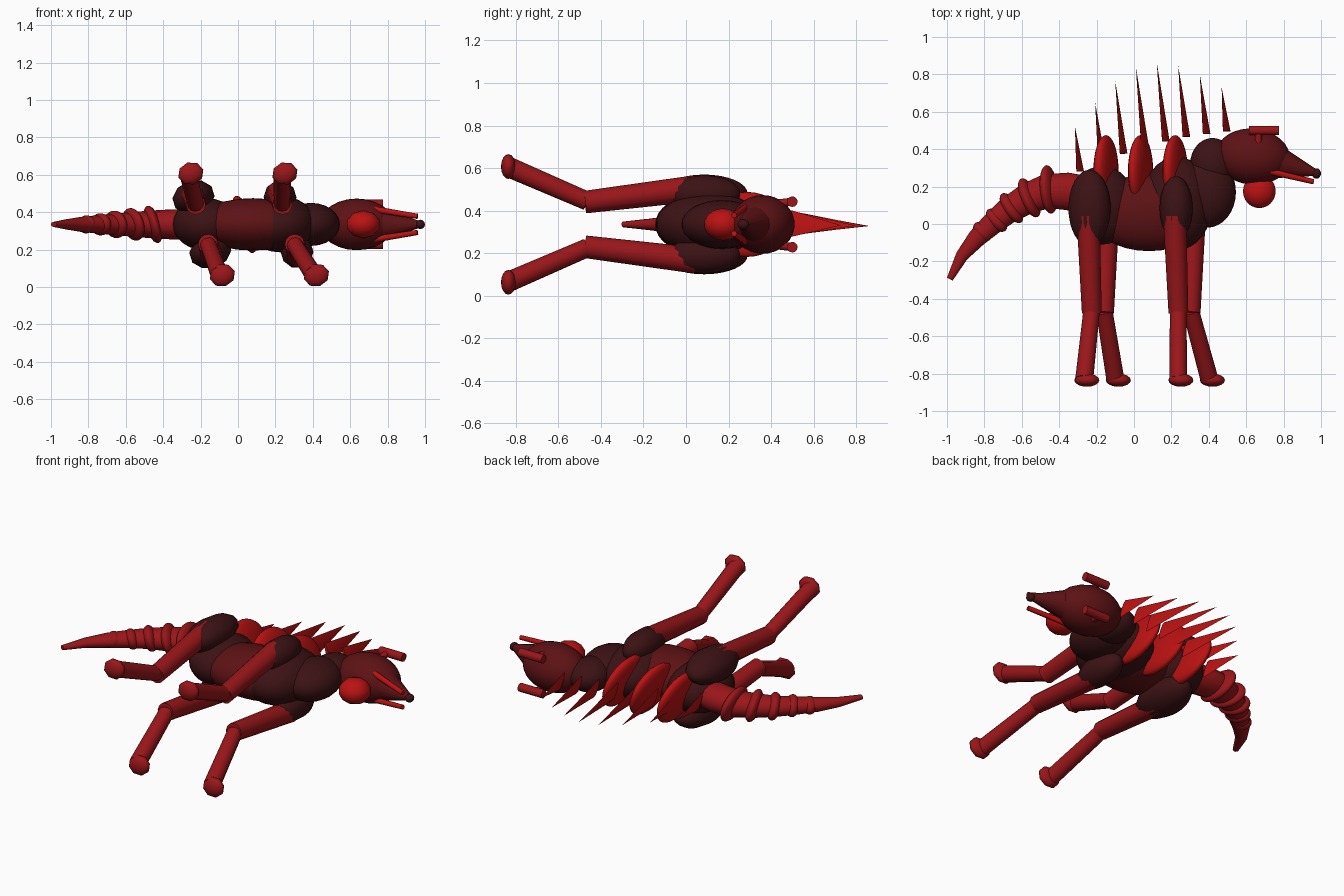
import bpy, bmesh, math
from mathutils import Vector, Matrix

cube = bpy.data.objects.get("Cube")
if cube:
    bpy.data.objects.remove(cube)

MID = 0.335    # height of the body's centre plane: the animal lies on its side
YAW = -0.3     # the limbs and plates are turned about the y axis


def material(name, r, g, b):
    m = bpy.data.materials.new(name)
    m.use_nodes = True
    m.diffuse_color = (r, g, b, 1)
    m.node_tree.nodes["Principled BSDF"].inputs["Base Color"].default_value = (r, g, b, 1)
    return m


BRIGHT = material("bright_red", 0.5, 0.006, 0.006)
RED = material("deep_red", 0.32, 0.008, 0.01)
MAROON = material("maroon", 0.11, 0.006, 0.007)
DARK = material("dark_maroon", 0.045, 0.006, 0.007)


def finish(name, bm, mat, angle=50):
    mesh = bpy.data.meshes.new(name)
    bmesh.ops.recalc_face_normals(bm, faces=bm.faces)
    bm.to_mesh(mesh)
    bm.free()
    mesh.materials.append(mat)
    ob = bpy.data.objects.new(name, mesh)
    bpy.context.collection.objects.link(ob)
    bpy.ops.object.select_all(action='DESELECT')
    ob.select_set(True)
    bpy.context.view_layer.objects.active = ob
    bpy.ops.object.shade_smooth_by_angle(angle=math.radians(angle))
    return ob


def at(x, y, w=0):
    return Vector((x, y, MID + w))


def placed(pos, yaw, tilt, size):
    return (Matrix.Translation(pos) @ Matrix.Rotation(yaw, 4, 'Y')
            @ Matrix.Rotation(tilt, 4, 'Z') @ Matrix.Diagonal((*size, 1)))


def ellipsoid(name, pos, size, mat, yaw=0, tilt=0, segs=24, rings=16):
    bm = bmesh.new()
    bmesh.ops.create_uvsphere(bm, u_segments=segs, v_segments=rings, radius=1,
                              matrix=Matrix.Rotation(-math.pi / 2, 4, 'X'))
    bm.transform(placed(pos, yaw, tilt, size))
    return finish(name, bm, mat, 70)


def rod(name, a, b, r1, r2, mat, sides=12):
    d = b - a
    bm = bmesh.new()
    bmesh.ops.create_cone(bm, cap_ends=True, segments=sides, radius1=r1, radius2=r2,
                          depth=d.length)
    bm.transform(Matrix.Translation((a + b) / 2) @ d.to_track_quat('Z', 'Y').to_matrix().to_4x4())
    return finish(name, bm, mat)


# Trunk and neck
ellipsoid("belly", at(0.08, 0.06), (0.32, 0.205, 0.14), MAROON)
ellipsoid("chest", at(0.23, 0.11), (0.19, 0.25, 0.15), DARK)
ellipsoid("rump", at(-0.17, 0.10), (0.18, 0.21, 0.14), DARK)
ellipsoid("lower_neck", at(0.39, 0.17), (0.155, 0.19, 0.115), DARK)
ellipsoid("upper_neck", at(0.42, 0.32), (0.12, 0.14, 0.095), DARK)

# Head, snout, throat and nose
ellipsoid("head", at(0.635, 0.36), (0.2, 0.15, 0.138), MAROON, tilt=-0.1)
rod("snout", at(0.75, 0.335), at(0.98, 0.272), 0.095, 0.015, MAROON, 16)
ellipsoid("nose", at(0.975, 0.27), (0.025, 0.028, 0.025), DARK, segs=12, rings=8)
ellipsoid("throat_pouch", at(0.67, 0.175), (0.092, 0.09, 0.075), BRIGHT, segs=10, rings=12)

for side, s in (("left", 1), ("right", -1)):
    # Tusks and ears
    rod(side + "_tusk", at(0.73, 0.28, s * 0.08), at(0.96, 0.226, s * 0.043),
        0.017, 0.014, BRIGHT, 8)
    rod(side + "_ear_stem", at(0.665, 0.40, s * 0.095), at(0.665, 0.5, s * 0.107),
        0.019, 0.019, RED, 8)
    rod(side + "_ear", at(0.615, 0.5, s * 0.107), at(0.775, 0.5, s * 0.107),
        0.025, 0.025, RED)

    # Legs: each joint is shifted along the body by the yaw
    for end, cx, shift, size in (("hind", -0.193, 0.01, (0.115, 0.205, 0.09)),
                                 ("front", 0.27, 0.05, (0.088, 0.17, 0.09))):
        def joint(y, w, dx=0):
            return at(cx + dx - 0.31 * s * w, y, s * w)

        name = side + "_" + end
        ellipsoid(name + "_shoulder", joint(0.085, 0.145), size, DARK, YAW,
                  segs=10, rings=16)
        rod(name + "_upper_leg", joint(0.05, 0.17), joint(-0.475, 0.105), 0.062, 0.053, RED)
        rod(name + "_lower_leg", joint(-0.465, 0.11), joint(-0.83, 0.268, shift),
            0.044, 0.048, RED)
        ellipsoid(name + "_foot", joint(-0.835, 0.272, shift + 0.015),
                  (0.07, 0.035, 0.061), RED, YAW, segs=8, rings=8)

# Slanted back plates
for i in range(3):
    ellipsoid(f"back_plate_{i + 1}", at(-0.15 + 0.185 * i, 0.285),
              (0.05, 0.19, 0.16), BRIGHT, YAW)

# Row of flat spikes along the spine
bases = (0.28, 0.34, 0.375, 0.42, 0.44, 0.465, 0.48, 0.495)
tips = (0.525, 0.65, 0.765, 0.84, 0.865, 0.85, 0.80, 0.73)
for i, (low, high) in enumerate(zip(bases, tips)):
    bm = bmesh.new()
    bmesh.ops.create_cone(bm, cap_ends=True, segments=8, radius1=1, radius2=0, depth=1,
                          matrix=Matrix.Rotation(-math.pi / 2, 4, 'X'))
    bm.transform(placed(at(-0.302 + 0.112 * i, (low + high) / 2), YAW, 0.12,
                        (0.01, high - low, 0.065)))
    finish(f"spine_spike_{i + 1}", bm, BRIGHT, 40)

# Tail: a tapering tube of oval sections with flared rings
path = [(-0.22, 0.15, 0.1), (-0.36, 0.175, 0.1), (-0.47, 0.175, 0.092), (-0.57, 0.135, 0.082),
        (-0.67, 0.075, 0.07), (-0.76, 0.0, 0.06), (-0.84, -0.075, 0.05),
        (-0.92, -0.17, 0.034), (-0.985, -0.295, 0.017)]
bm = bmesh.new()
loops = []
for i, (x, y, r) in enumerate(path):
    a, b = path[max(i - 1, 0)], path[min(i + 1, len(path) - 1)]
    across = Vector((a[1] - b[1], b[0] - a[0], 0)).normalized()
    ring = []
    for k in range(16):
        t = math.tau * k / 16
        ring.append(bm.verts.new(at(x, y) + across * r * math.cos(t)
                                 + Vector((0, 0, r * 0.8 * math.sin(t)))))
    loops.append(ring)
for p, q in zip(loops, loops[1:]):
    for k in range(16):
        n = (k + 1) % 16
        bm.faces.new((p[k], p[n], q[n], q[k]))
bm.faces.new(loops[0])
bm.faces.new(loops[-1])
finish("tail", bm, RED)

for i, (x, y, r, tilt) in enumerate(((-0.455, 0.185, 0.13, 0.1), (-0.56, 0.14, 0.112, 0.4),
                                     (-0.655, 0.085, 0.093, 0.6), (-0.735, 0.02, 0.074, 0.7),
                                     (-0.81, -0.04, 0.06, 0.75))):
    ellipsoid(f"tail_ring_{i + 1}", at(x, y), (0.04, r, r * 0.8), RED, YAW, tilt)
